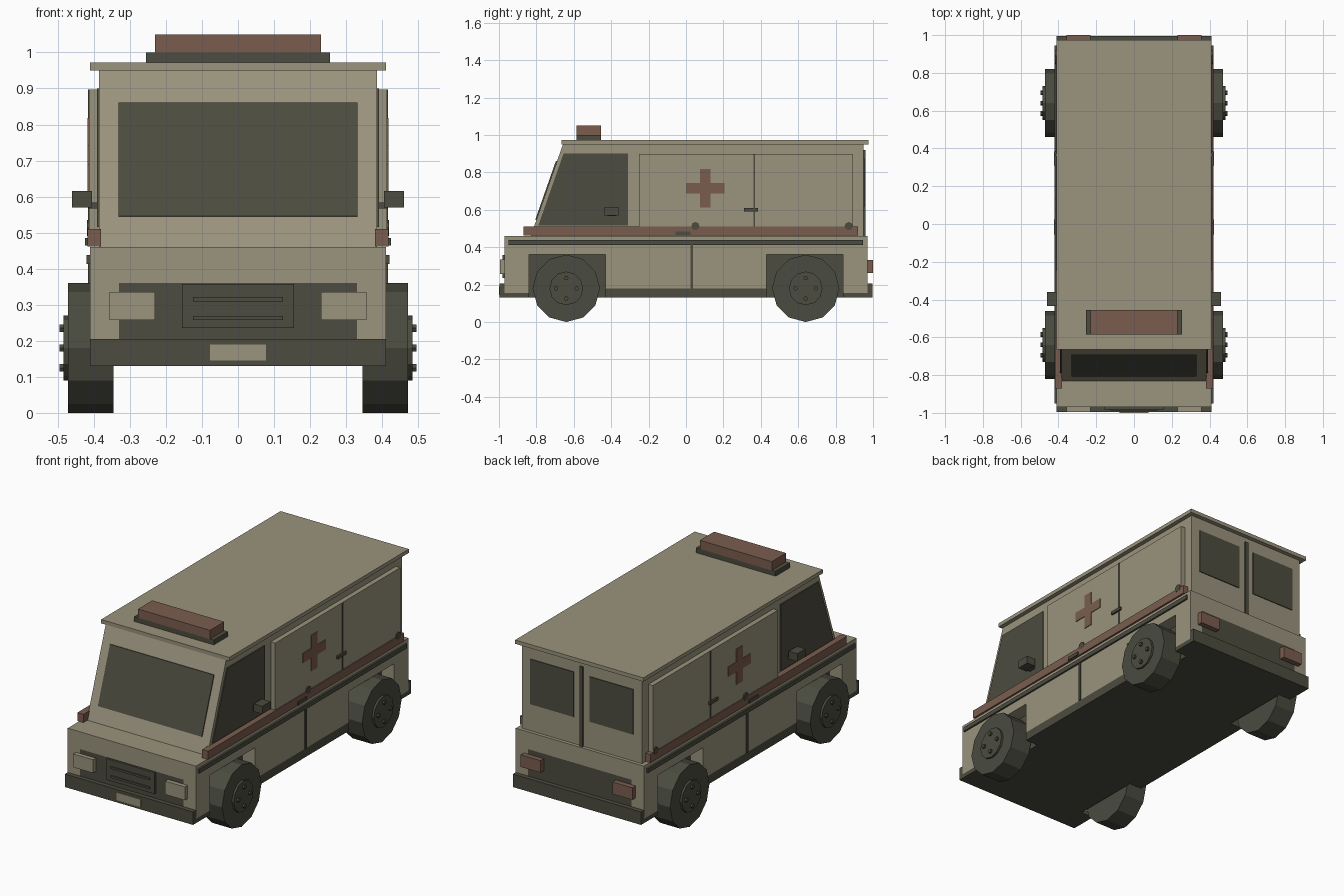
import bpy, bmesh, math
from mathutils import Matrix

if "Cube" in bpy.data.objects:
    bpy.data.objects.remove(bpy.data.objects["Cube"])


def material(name, rgb):
    m = bpy.data.materials.new(name)
    m.diffuse_color = (*rgb, 1)
    m.use_nodes = True
    m.node_tree.nodes["Principled BSDF"].inputs["Base Color"].default_value = m.diffuse_color
    return m


BEIGE = material("beige_paint", (0.325, 0.293, 0.205))
DARK = material("dark_trim", (0.072, 0.072, 0.050))
GLASS = material("dark_glass", (0.074, 0.072, 0.051))
RED = material("faded_red", (0.195, 0.108, 0.076))
TYRE = material("tyre_rubber", (0.068, 0.070, 0.050))


def finish(name, bm, mat):
    bmesh.ops.recalc_face_normals(bm, faces=bm.faces)
    me = bpy.data.meshes.new(name)
    bm.to_mesh(me)
    bm.free()
    me.materials.append(mat)
    ob = bpy.data.objects.new(name, me)
    bpy.context.collection.objects.link(ob)
    return ob


def box(name, x, y, z, mat):
    bm = bmesh.new()
    mid = [(a + b) / 2 for a, b in (x, y, z)]
    size = [b - a for a, b in (x, y, z)]
    bmesh.ops.create_cube(bm, size=1, matrix=Matrix.Translation(mid) @ Matrix.Diagonal((*size, 1)))
    return finish(name, bm, mat)


def extrude_x(name, profile, x, mat):
    """Side profile of (y, z) points extruded across x."""
    bm = bmesh.new()
    face = bm.faces.new([bm.verts.new((x[0], *p)) for p in profile])
    new = bmesh.ops.extrude_face_region(bm, geom=[face])["geom"]
    verts = [v for v in new if isinstance(v, bmesh.types.BMVert)]
    bmesh.ops.translate(bm, vec=(x[1] - x[0], 0, 0), verts=verts)
    return finish(name, bm, mat)


def disc(name, x, y, z, r, mat, sides=12):
    """Cylinder along x with a vertex at its lowest point."""
    bm = bmesh.new()
    place = Matrix.Translation(((x[0] + x[1]) / 2, y, z)) @ Matrix.Rotation(math.pi / 2, 4, 'Y')
    bmesh.ops.create_cone(bm, cap_ends=True, segments=sides, radius1=r, radius2=r,
                          depth=abs(x[1] - x[0]), matrix=place)
    return finish(name, bm, mat)


def both(ob):
    """Mirror a part to the other side of the van."""
    ob.modifiers.new("mirror", 'MIRROR')
    return ob


# Chassis core and lower body with square wheel arches
box("chassis", (-.33, .33), (-.97, .97), (.13, .36), DARK)
box("lower_body", (-.41, .41), (-.97, .97), (.36, .46), BEIGE)
for i, (a, b) in enumerate([(-.97, -.84), (-.43, .43), (.84, .97)]):
    bottom = .18 if i == 1 else .155
    both(box("lower_side_panel", (.33, .41), (a, b), (bottom, .36), BEIGE))
    both(box("sill", (.33, .41), (a, b), (.13, bottom), DARK))

# Cabin with raked windscreen, and roof
cabin = [(-.83, .46), (-.658, .95), (.95, .95), (.95, .46)]
extrude_x("cabin", cabin, (-.385, .385), BEIGE)
box("roof", (-.41, .41), (-.665, .975), (.95, .972), BEIGE)


# Windscreen plate lying on the rake
def rake(z):
    return -.83 + (z - .46) * .172 / .49


screen = [(rake(.545), .545), (rake(.86), .86), (rake(.86) - .006, .861), (rake(.545) - .006, .546)]
extrude_x("windscreen", screen, (-.332, .332), GLASS)

# Side windows, doors and trim
side_glass = [(-.79, .515), (-.655, .9), (-.31, .9), (-.31, .515)]
both(extrude_x("side_window", side_glass, (.384, .391), GLASS))
both(box("sliding_door", (.385, .413), (-.25, .36), (.5, .897), BEIGE))
both(box("rear_side_panel", (.385, .413), (.36, .893), (.5, .897), BEIGE))
both(box("door_gap", (.40, .416), (.36, .37), (.51, .897), DARK))
both(box("red_stripe", (.38, .418), (-.87, .92), (.462, .51), RED))
both(box("rub_strip", (.40, .42), (-.95, .945), (.413, .438), DARK))
both(box("lower_door_gap", (.40, .416), (.024, .038), (.18, .413), DARK))
both(box("lower_handle", (.40, .424), (-.055, .025), (.465, .485), DARK))
both(box("door_handle", (.40, .424), (.31, .385), (.592, .61), DARK))
for y in (.05, .87):
    both(disc("door_roller", (.385, .419), y, .513, .022, DARK, 8))
both(box("mirror", (.405, .46), (-.435, -.36), (.57, .615), DARK))
both(box("mirror_arm", (.385, .415), (-.42, -.375), (.567, .583), DARK))

# Red cross as one twelve-sided plate
cy, cz, a, w = .103, .715, .103, .028
cross = [(-w, -a), (w, -a), (w, -w), (a, -w), (a, w), (w, w),
         (w, a), (-w, a), (-w, w), (-a, w), (-a, -w), (-w, -w)]
both(extrude_x("cross", [(cy + p, cz + q) for p, q in cross], (.411, .417), RED))

# Bumpers
for s, name in ((-1, "front_bumper"), (1, "rear_bumper")):
    box(name, (-.41, .41), sorted((s * .965, s * .996)), (.13, .205), DARK)

# Front details
box("grille", (-.155, .155), (-.982, -.965), (.235, .358), DARK)
for z in (.263, .315):
    box("grille_bar", (-.125, .125), (-.988, -.98), (z - .006, z + .006), DARK)
both(box("headlight", (.23, .357), (-.995, -.965), (.258, .335), BEIGE))
box("number_plate", (-.077, .077), (-1, -.99), (.145, .19), BEIGE)

# Rear details
both(box("rear_window", (.05, .33), (.945, .955), (.615, .875), GLASS))
box("rear_door_gap", (-.01, .01), (.945, .96), (.46, .92), DARK)
both(box("tail_light", (.23, .357), (.965, 1), (.262, .332), RED))

# Roof light bar
box("light_bar_base", (-.255, .255), (-.585, -.455), (.97, 1), DARK)
box("light_bar", (-.23, .23), (-.585, -.455), (.998, 1.05), RED)

# Wheels with hubs and four bolts
for y in (-.64, .64):
    both(disc("wheel", (.345, .472), y, .18, .18, TYRE))
    both(disc("hub", (.46, .484), y, .18, .09, DARK))
    for dy, dz in ((.055, 0), (-.055, 0), (0, .055), (0, -.055)):
        both(disc("wheel_bolt", (.48, .495), y + dy, .18 + dz, .012, DARK, 6))
